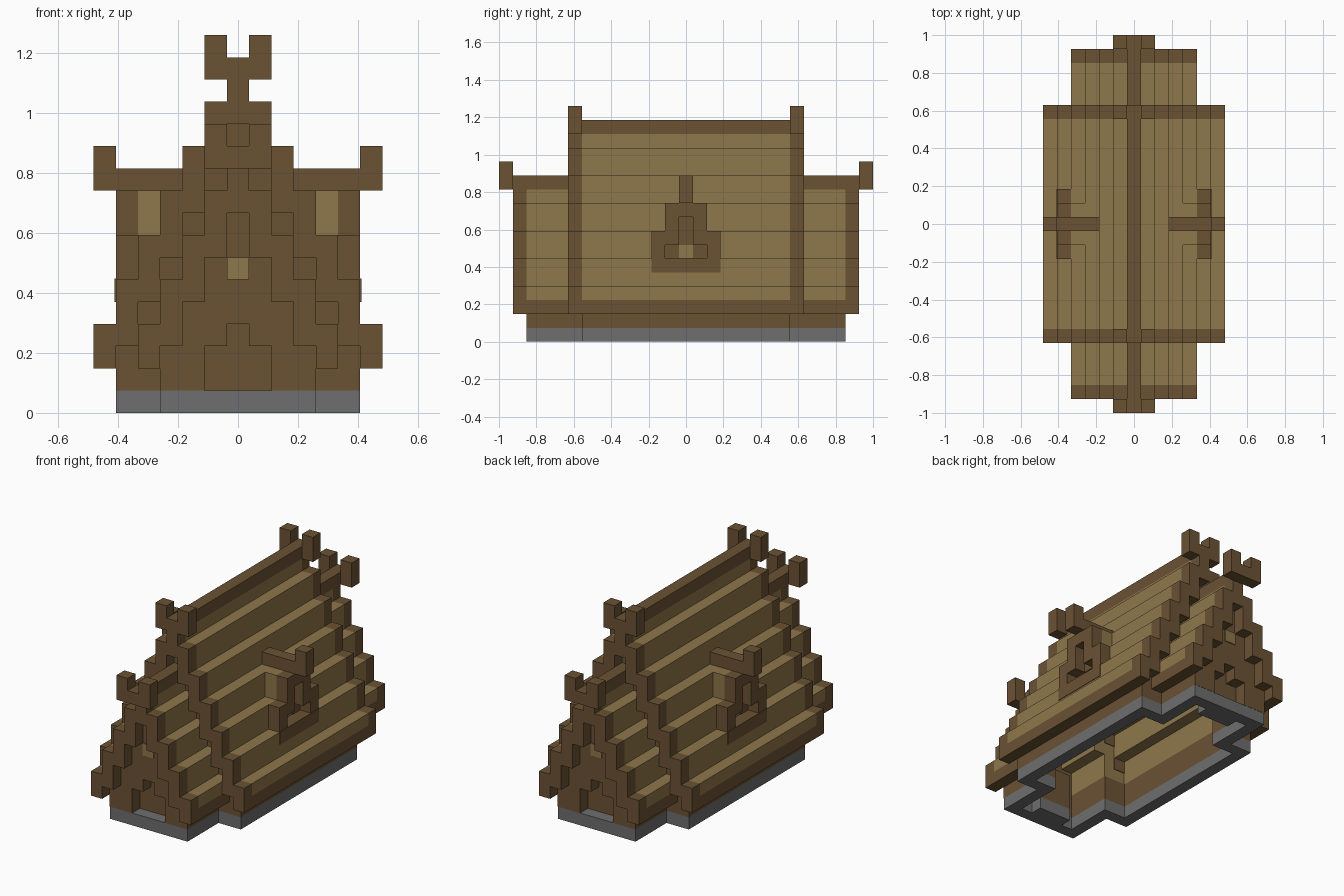
import bpy
import bmesh
from mathutils import Matrix, Vector

U = 2 / 27  # one building block

cube = bpy.data.objects.get("Cube")
if cube:
    bpy.data.objects.remove(cube, do_unlink=True)


def material(name, rgb):
    m = bpy.data.materials.new(name)
    m.use_nodes = True
    m.diffuse_color = (*rgb, 1)
    m.node_tree.nodes["Principled BSDF"].inputs["Base Color"].default_value = (*rgb, 1)
    return m


timber = material("dark timber", (0.147, 0.084, 0.034))
thatch = material("pale thatch", (0.275, 0.184, 0.069))
stone = material("grey stone", (0.156, 0.156, 0.156))


def part(name, mat, boxes):
    """Boxes (x0, x1, y0, y1, z0, z1) in blocks, mirrored across both axes."""
    seen = set()
    bm = bmesh.new()
    for x0, x1, y0, y1, z0, z1 in boxes:
        for xs in ((x0, x1), (-x1, -x0)):
            for ys in ((y0, y1), (-y1, -y0)):
                key = (*xs, *ys, z0, z1)
                if key in seen:
                    continue
                seen.add(key)
                lo = Vector((xs[0], ys[0], z0)) * U
                hi = Vector((xs[1], ys[1], z1)) * U
                size = hi - lo
                bmesh.ops.create_cube(
                    bm, size=1,
                    matrix=Matrix.Translation((lo + hi) / 2) @ Matrix.Diagonal((*size, 1)))
    mesh = bpy.data.meshes.new(name)
    bm.to_mesh(mesh)
    bm.free()
    mesh.materials.append(mat)
    obj = bpy.data.objects.new(name, mesh)
    bpy.context.collection.objects.link(obj)


def steps(half):
    """Stepped roof columns from eave to ridge: x0, x1, bottom, top."""
    cols = []
    top = 4
    x = half
    while x > 0:
        inner = x - 1 if x > 0.5 else -0.5
        cols.append((inner, x, max(2, top - 3), top))
        x -= 1
        top += 2
    return cols


def roof(name, half, y0, y1):
    """Thatch with a timber eave and a timber ridge."""
    cols = steps(half)
    ridge = cols[-1][3]
    part(name + "_thatch", thatch,
         [(a, b, y0, y1, max(lo, 3), min(hi, ridge - 1)) for a, b, lo, hi in cols])
    part(name + "_eave", timber, [(half - 1, half, y0, y1, 2, 3)])
    part(name + "_ridge", timber, [(-0.5, 0.5, y0, y1, ridge - 1, ridge)])


def gable_frame(name, half, y0, y1):
    part(name, timber, [(a, b, y0, y1, lo, hi) for a, b, lo, hi in steps(half)])


def outline(z0, z1):
    """Wall ring of the hall and its end porches, without the porch fronts."""
    return [(4.5, 5.5, -7.5, 7.5, z0, z1), (2.5, 4.5, 6.5, 7.5, z0, z1),
            (2.5, 3.5, 7.5, 10.5, z0, z1)]


# Foundation and low walls
part("stone_foundation", stone,
     outline(0, 1) + [(-3.5, 3.5, 10.5, 11.5, 0, 1), (-1.5, 1.5, 9.5, 10.5, 0, 1)])
part("timber_walls", timber, outline(1, 3))

# Roofs and their end frames
roof("hall_roof", 6.5, -7.5, 7.5)
roof("front_porch_roof", 4.5, 6.55, 11.5)
gable_frame("hall_gable_frames", 6.5, 7.5, 8.5)
gable_frame("porch_gable_frames", 4.5, 11.5, 12.5)

# Hall gable walls fill the gap between porch roof and hall roof
tops = {a: hi for a, b, lo, hi in steps(4.5)}
part("hall_gable_walls", timber,
     [(a, b, 6.5, 7.5, tops.get(a, 2), lo) for a, b, lo, hi in steps(6.5)
      if lo > tops.get(a, 2)])

# Porch fronts with a stepped doorway and a recessed door
door_head = {-0.5: 4, 0.5: 3}
part("porch_fronts", timber,
     [(a, b, 10.5, 11.52, door_head.get(a, 1), lo) for a, b, lo, hi in steps(4.5) if a < 3])
part("doors", timber, [(-1.5, 1.5, 9.5, 10.5, 1, 4)])
part("porch_windows", thatch, [(-0.5, 0.5, 11.52, 11.6, 6, 7)])

# Forked ridge horns
for label, y, z in (("hall", 7.5, 15), ("porch", 12.5, 11)):
    part(label + "_ridge_horns", timber,
         [(-1.5, 1.5, y, y + 1, z, z + 1), (0.5, 1.5, y, y + 1, z + 1, z + 2)])

# Dormers on both long sides
part("dormer_thatch", thatch,
     [(2.5, 4.5, 0.5, 1.5, 8, 10), (2.5, 4.5, -0.5, 0.5, 9, 10)])
part("dormer_frames", timber,
     [(4.5, 5.5, 1.5, 2.5, 6, 8), (4.5, 5.5, 0.5, 1.5, 7, 10), (4.5, 5.5, -0.5, 0.5, 9, 10)])
part("dormer_sills", timber, [(4.5, 5.55, -2.5, 2.5, 5, 6.05)])
part("dormer_window_panels", timber,
     [(4.45, 4.56, 0.5, 1.5, 6, 7), (4.45, 4.56, -0.5, 0.5, 7, 9)])
part("dormer_ridges", timber,
     [(2.3, 5.5, -0.5, 0.5, 10, 11), (5.5, 6.5, -0.5, 0.5, 10, 12)])
